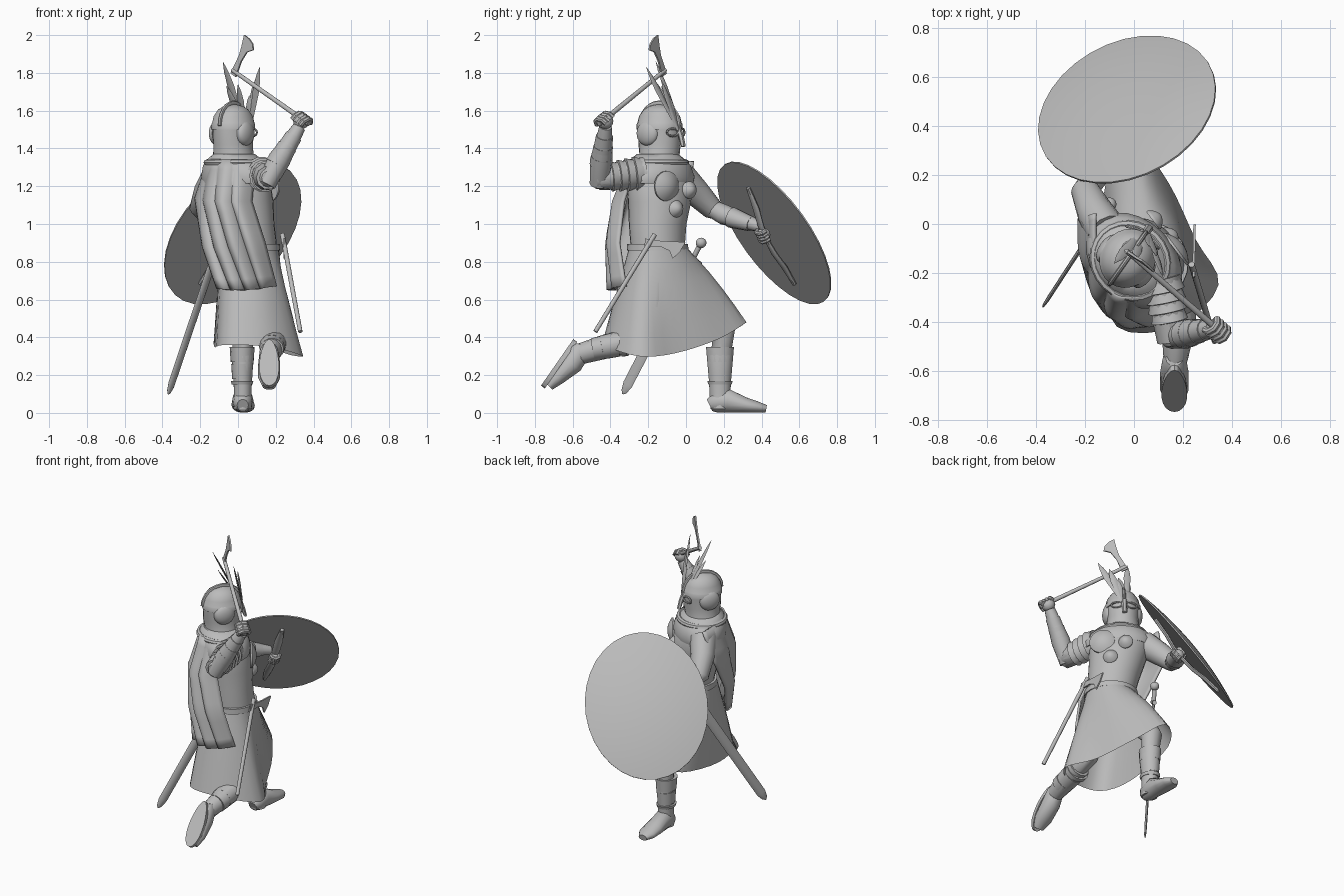
import bpy, bmesh, math
from mathutils import Vector as V

if "Cube" in bpy.data.objects:
    bpy.data.objects.remove(bpy.data.objects["Cube"])

grey = bpy.data.materials.new("plain_grey")
grey.diffuse_color = (0.5, 0.5, 0.5, 1)
grey.use_nodes = True
grey.node_tree.nodes["Principled BSDF"].inputs["Base Color"].default_value = grey.diffuse_color

def mesh(name, verts, faces, angle=40):
    me = bpy.data.meshes.new(name)
    me.from_pydata([tuple(v) for v in verts], [], faces)
    bm = bmesh.new()
    bm.from_mesh(me)
    bmesh.ops.remove_doubles(bm, verts=bm.verts, dist=1e-5)
    bmesh.ops.recalc_face_normals(bm, faces=bm.faces)
    bm.to_mesh(me)
    bm.free()
    me.materials.append(grey)
    ob = bpy.data.objects.new(name, me)
    bpy.context.collection.objects.link(ob)
    bpy.ops.object.select_all(action='DESELECT')
    ob.select_set(True)
    bpy.context.view_layer.objects.active = ob
    bpy.ops.object.shade_smooth_by_angle(angle=math.radians(angle))
    return ob

def loft(name, rings, caps=True, angle=40):
    n = len(rings[0])
    faces = [(i*n+j, i*n+(j+1) % n, (i+1)*n+(j+1) % n, (i+1)*n+j)
             for i in range(len(rings)-1) for j in range(n)]
    if caps:
        faces += [tuple(range(n)), tuple(range((len(rings)-1)*n, len(rings)*n))]
    return mesh(name, [p for r in rings for p in r], faces, angle)

def tube(name, stations, n=12, up=(0, 0, 1), angle=40):
    """stations: (point, half width across, half height toward up)"""
    pts = [V(s[0]) for s in stations]
    rings = []
    for i, (_, a, b) in enumerate(stations):
        d = (pts[min(i+1, len(pts)-1)] - pts[max(i-1, 0)]).normalized()
        s = d.cross(V(up)).normalized()
        u = s.cross(d)
        rings.append([pts[i] + s*a*math.cos(t) + u*b*math.sin(t)
                      for t in (2*math.pi*k/n for k in range(n))])
    return loft(name, rings, True, angle)

def rod(name, p, q, r0, r1=None, n=10):
    return tube(name, [(p, r0, r0), (q, r1 or r0, r1 or r0)], n, (0.1, 0.3, 1))

def axes(deg):
    t = math.radians(deg)
    return V((math.cos(t), -math.sin(t), 0)), V((math.sin(t), math.cos(t), 0))

def column(name, rows, deg, n=24, caps=True):
    """rows: (x, y, z, half width, half depth), turned to face deg from +y"""
    r, f = axes(deg)
    return loft(name, [[V((x, y, z)) + r*a*math.cos(t) + f*b*math.sin(t)
                for t in (2*math.pi*k/n for k in range(n))] for x, y, z, a, b in rows], caps)

def dome(name, c, normal, r, depth, n=24, back=0.01, long_axis=(0, 0, 1), stretch=1, power=2):
    nrm = V(normal).normalized()
    s = nrm.cross(V(long_axis)).normalized()
    u = s.cross(nrm)*stretch
    prof = [(1, -back)] + [(math.cos(a), depth*math.sin(a)**power) for a in
                           (math.pi/2*k/8 for k in range(8))] + [(1e-6, depth)]
    return loft(name, [[V(c) + nrm*h + (s*math.cos(t) + u*math.sin(t))*q*r
                for t in (2*math.pi*k/n for k in range(n))] for q, h in prof], True, 50)

def plate(name, c, u, v, outline, th):
    c, u, v = V(c), V(u).normalized(), V(v).normalized()
    w = u.cross(v).normalized()*th/2
    return loft(name, [[c + u*a + v*b + w*s for a, b in outline] for s in (-1, 1)], True, 20)

def ball(name, c, r):
    for part, d in (("front", 1), ("back", -1)):
        dome(f"{name}_{part}", c, (0, d, 0.01), r, r, 14, 0, power=1)

# Torso, belt and mantle
column("torso", [(.06, -.15, .8, .15, .14), (.06, -.15, .9, .15, .14), (.04, -.15, 1.0, .16, .145),
    (.02, -.14, 1.12, .175, .16), (0, -.14, 1.22, .19, .155), (-.01, -.15, 1.3, .17, .13),
    (-.02, -.15, 1.36, .1, .1)], 45)
column("belt", [(.06, -.15, z, r, r-.01) for z, r in ((.86, .15), (.86, .168), (.895, .166), (.895, .15))], 45)
column("mantle", [(0, -.15, 1.23, .17, .13), (0, -.15, 1.215, .215, .16), (0, -.15, 1.25, .225, .165),
    (-.01, -.15, 1.31, .195, .155), (-.02, -.15, 1.35, .14, .13), (-.02, -.15, 1.37, .11, .11)], 45)
column("mantle_fold", [(-.015, -.15, 1.325 + .018*math.sin(t), .155 + .02*math.cos(t), .14 + .02*math.cos(t))
    for t in (2*math.pi*k/8 for k in range(9))], 45, caps=False)

# Chest discs
for nm, c, r in (("large", (.175, -.10, 1.2), .08), ("lower", (.15, -.05, 1.08), .045), ("left", (.085, .02, 1.18), .045)):
    dome(nm + "_chest_disc", c, (.8, .6, 0), r, .03)

# Skirt with an uneven hem, listed clockwise from the front
hem = [(.01, .32, .48), (.14, .17, .39), (.25, -.06, .315), (.345, -.25, .3), (.17, -.42, .35),
       (-.07, -.42, .36), (-.125, -.17, .35), (-.11, .2, .42)]
hem = [V(h) for h in hem]
def hem_point(k):
    i, t = k // 4, (k % 4)/4
    a, b, c, d = (hem[(i+j) % 8] for j in (-1, 0, 1, 2))
    return b + .5*t*(c - a + t*(2*a - 5*b + 4*c - d + t*(3*(b - c) + d - a)))
waist = [V((.06 + .155*math.sin(k*math.pi/16), -.15 + .15*math.cos(k*math.pi/16), .88)) for k in range(32)]
loft("skirt", [[waist[k].lerp(hem_point(k), t) + V((0, 0, .02*math.sin(math.pi*t)))
                for k in range(32)] for t in (0, .2, .4, .6, .8, 1)], False)

# Cape with hanging folds: left edge, middle and right edge from top to bottom
left = [(-.17, .02, 1.33), (-.235, .0, 1.14), (-.195, -.18, .88), (-.12, -.3, .66)]
mid = [(-.11, -.28, 1.34), (-.13, -.345, 1.12), (-.06, -.39, .88), (.03, -.4, .65)]
right = [(.08, -.28, 1.34), (.06, -.35, 1.12), (.13, -.375, .9), (.19, -.34, .67)]
def along(path, t):
    s = min(t*3, 2.999)
    return V(path[int(s)]).lerp(V(path[int(s)+1]), s - int(s))
nu, nv, cv = 40, 12, []
for j in range(nv + 1):
    a, m, b = (along(p, j/nv) for p in (left, mid, right))
    for i in range(nu + 1):
        u = i/nu
        fold = abs(math.sin(4*math.pi*u))*.04*min(1, .2 + 1.4*j/nv) - .025
        cv.append(a*(1-u)*(1-2*u) + m*4*u*(1-u) + b*u*(2*u-1) + V((-.45, -.9, 0))*fold)
w = nu + 1
cape = mesh("cape", cv, [(j*w+i, j*w+i+1, (j+1)*w+i+1, (j+1)*w+i) for j in range(nv) for i in range(nu)], 45)
mod = cape.modifiers.new("thickness", 'SOLIDIFY')
mod.thickness, mod.offset = .015, 0

# Head and helmet
hx, hy = -.025, -.14
hr, hf = axes(35)
H = lambda a, b, z: V((hx, hy, z)) + hr*a + hf*b
column("head", [(hx, hy, z, a, b) for z, a, b in ((1.3, .13, .12), (1.36, .108, .105), (1.42, .098, .118), (1.52, .105, .12))], 35)
column("helmet", [(hx, hy, z, a, b) for z, a, b in ((1.5, .1, .11), (1.5, .112, .125), (1.53, .112, .125), (1.535, .108, .122),
    (1.57, .1, .113), (1.605, .078, .088), (1.625, .048, .055), (1.635, .001, .001))], 35)
tube("helmet_crest", [(H(0, .125*math.cos(t), 1.52 + .12*math.sin(t)), .014, .01)
    for t in (math.pi*k/12 for k in range(13))], 8, hr)
tube("nose_guard", [(H(0, .12, 1.52), .018, .012), (H(0, .14, 1.46), .016, .014), (H(0, .155, 1.41), .018, .01)], 6, hf)
for side, s in (("left", -1), ("right", 1)):
    dome(side + "_ear_disc", H(s*.09, -.015, 1.48), hr*s, .066, .035, power=1)
    tube(side + "_eye_rim", [(H(s*(.045 + .035*math.cos(t)), .116 - .012*math.cos(t), 1.485 + .02*math.sin(t)), .006, .006)
        for t in (2*math.pi*k/12 for k in range(13))], 6, hf)

# Feathers on the brow
for i, tip in enumerate(((-.08, -.16, 1.86), (.115, -.21, 1.83), (-.06, -.13, 1.73), (.09, -.13, 1.76), (.0, -.15, 1.74), (.06, -.09, 1.68))):
    a, b = H((i % 2 - .5)*.03, .13, 1.5), V(tip)
    tube(f"feather_{i}", [(a, .008, .004), (a.lerp(b, .35), .016, .005), (a.lerp(b, .65), .022, .005),
        (a.lerp(b, .85), .014, .004), (b, .001, .001)], 6, hf)

# Raised right arm with shoulder bands and bracer
sh, el, wr = V((.11, -.22, 1.27)), V((.16, -.46, 1.245)), V((.325, -.425, 1.515))
tube("right_upper_arm", [(sh, .08, .085), (sh.lerp(el, .5), .07, .075), (el, .062, .065), (el + V((.0, -.04, 0)), .035, .035)])
tube("right_forearm", [(el - V((.01, 0, .035)), .05, .05), (el.lerp(wr, .35), .06, .06), (wr, .034, .034)], 12, (0, 1, 0))
for i in range(4):
    p, d = sh.lerp(el, .02 + .17*i), (el - sh).normalized()
    r = .088 - .004*i
    tube(f"shoulder_band_{i}", [(p, r - .012, r - .01), (p + d*.05, r, r + .006), (p + d*.054, r - .015, r - .01)], 14)
tube("elbow_sleeve", [(sh.lerp(el, .68), .07, .074), (el + V((0, -.02, 0)), .065, .062)], 10)
for i, t in enumerate((.25, .45, .65)):
    a, b = el.lerp(wr, t), el.lerp(wr, t + .17)
    tube(f"right_bracer_{i}", [(a, .066 - .027*t, .066 - .027*t), (b, .066 - .032*t, .066 - .032*t)], 12, (0, 1, 0))

def fist(name, c, grip, out, r):
    c, grip, out = V(c), V(grip).normalized(), V(out).normalized()
    s = grip.cross(out).normalized()
    ball(name + "_palm", c, r)
    for i in range(4):
        o = c + grip*(i - 1.5)*r*.5
        tube(f"{name}_finger_{i}", [(o + (out*math.cos(t) + s*math.sin(t))*r*.8, r*.34, r*.34)
            for t in (-1.8, -1, -.2, .6, 1.4)], 8, grip)

# Battle axe
g0, g1 = V((.375, -.46, 1.53)), V((-.03, -.11, 1.815))
ax = (g1 - g0).normalized()
fist("right_hand", (.335, -.428, 1.545), ax, (.5, -.4, .75), .043)
rod("axe_handle", g0, g1, .014, .011)
plate("axe_blade", g1 - ax*.02, (.075, -.05, .17), ax, [(-.02, -.02), (.07, -.012), (.13, -.022), (.16, -.055), (.185, -.035),
    (.198, 0), (.2, .04), (.14, .025), (.09, .016), (-.02, .02)], .01)

# Left arm reaching to the shield
tube("left_upper_arm", [((-.11, -.03, 1.25), .085, .085), ((-.16, .05, 1.17), .075, .075), ((-.2, .14, 1.08), .058, .058), ((-.19, .18, 1.05), .035, .035)])
tube("left_forearm", [((-.205, .12, 1.09), .045, .045), ((-.16, .2, 1.05), .058, .055), ((-.04, .4, .985), .03, .03)])
tube("left_bracer", [((-.135, .24, 1.035), .06, .056), ((-.075, .345, 1.0), .044, .04)])

# Oval shield with grip bar
c, nrm, tall = V((-.03, .47, .955)), V((-.441, .677, .588)).normalized(), V((.449, -.401, .799))
dome("shield", c, nrm, .38, .05, 32, .008, tall, .467/.38)
e0, e1 = V((.097, .34, 1.2)) - nrm*.015, V((-.207, .585, .69)) - nrm*.015
tube("shield_grip", [(e0.lerp(e1, t) - nrm*h, wd, .012) for t, h, wd in ((0, 0, .012), (.2, .012, .026),
    (.35, .03, .024), (.5, .035, .014), (.65, .03, .024), (.8, .012, .026), (1, 0, .012))], 8, nrm)
fist("left_hand", e0.lerp(e1, .44) - nrm*.04, e1 - e0, -nrm, .036)

# Sword on the left hip
s0, s1 = V((-.1, .08, .9)), V((-.37, -.335, .1))
sd = (s1 - s0).normalized()
sw = (V((0, 0, 1)) - sd*sd.z).normalized()
tube("sword_blade", [(s0 + sd*.1, .009, .032), (s1 - sd*.06, .008, .03), (s1 - sd*.015, .006, .018), (s1, .002, .004)], 8)
rod("sword_hilt", s0, s0 + sd*.1, .014)
rod("sword_guard", s0 + sd*.1 - sw*.055, s0 + sd*.1 + sw*.055, .014)
ball("sword_pommel", s0, .028)

# Hand axe at the right hip
h0, h1 = V((.235, -.165, .945)), V((.33, -.48, .43))
rod("hand_axe_handle", h0, h1, .013, .012)
plate("hand_axe_blade", h0.lerp(h1, .09), (.02, 1, -.1), (0, .1, 1), [(-.025, -.022), (.06, -.012), (.11, -.03),
    (.13, -.07), (.165, -.03), (.19, .025), (.11, .02), (.06, .018), (-.025, .022)], .01)

# Legs: thighs, planted front boot, trailing back boot
tube("front_thigh", [((.04, -.1, .78), .1, .1), ((.03, .1, .58), .085, .085), ((.025, .2, .44), .065, .065), ((.025, .185, .3), .05, .05)], 14, (1, 0, 0))
tube("back_thigh", [((.12, -.16, .78), .1, .1), ((.18, -.18, .55), .085, .085), ((.19, -.22, .42), .065, .065), ((.19, -.34, .38), .06, .06)], 14, (1, 0, 0))
column("front_boot", [(.025, .18, z, a, b) for z, a, b in ((.02, .05, .05), (.1, .046, .055), (.2, .05, .06), (.3, .06, .07), (.34, .055, .065))], 0)
tube("front_foot", [((.025, .125, .04), .03, .035), ((.025, .15, .052), .05, .052), ((.025, .22, .065), .056, .065), ((.027, .31, .042), .062, .042),
    ((.03, .38, .03), .058, .03), ((.03, .425, .022), .03, .02)], 14)
for i, (z0, z1, r) in enumerate(((.15, .17, .06), (.18, .26, .058), (.27, .35, .066))):
    column(f"front_greave_{i}", [(.022, .18, z0, r - .005, r + .003), (.022, .18, z1, r, r + .01)], 0, 14)
tube("back_calf", [((.19, -.3, .38), .07, .065), ((.18, -.43, .35), .068, .064), ((.17, -.55, .315), .05, .056), ((.165, -.6, .3), .04, .045)])
tube("back_foot", [((.165, -.55, .36), .035, .03), ((.165, -.56, .33), .05, .06), ((.165, -.605, .26), .058, .06),
    ((.165, -.68, .185), .058, .04), ((.165, -.725, .14), .035, .025)], 14, (0, -1, -.6))
plate("back_sole", (.165, -.672, .26), (0, -.57, -.82), (1, 0, 0), [(.15*math.cos(t), (.052 + .01*math.cos(t))*math.sin(t))
    for t in (2*math.pi*k/20 for k in range(20))], .025)
for i, (y0, y1) in enumerate(((-.32, -.35), (-.36, -.43), (-.44, -.49))):
    tube(f"back_greave_{i}", [((.185, y0, .375 + .2*(y0 + .3)), .076 - .006*i, .072 - .005*i),
        ((.18, y1, .375 + .2*(y1 + .3)), .074 - .006*i, .07 - .005*i)], 14)
